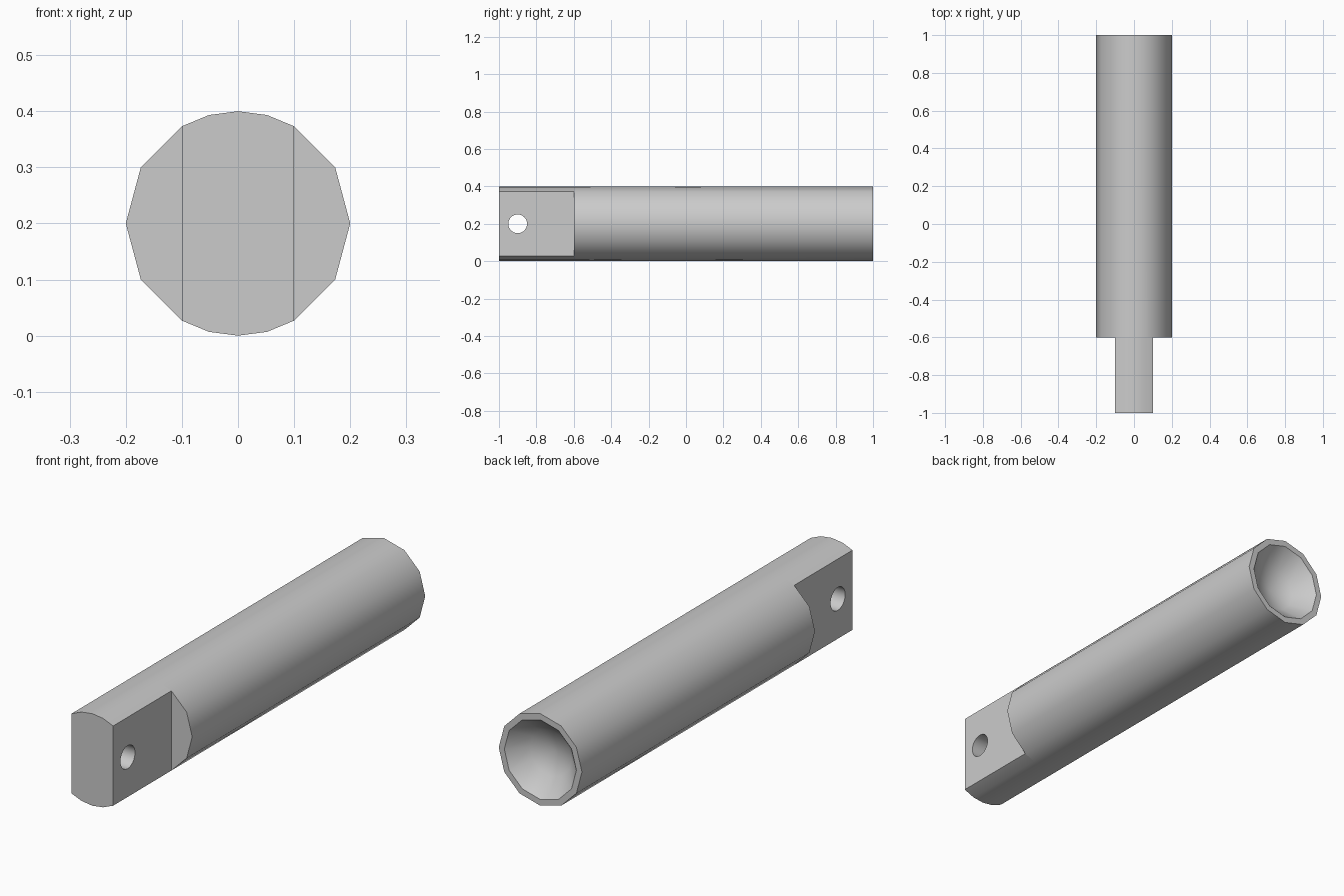
import bpy, bmesh
from math import sin, cos, radians, pi
from mathutils import Vector, Matrix

if "Cube" in bpy.data.objects:
    bpy.data.objects.remove(bpy.data.objects["Cube"], do_unlink=True)

R = 0.2            # shaft radius, also the height of its axis
SHOULDER = -0.6    # where the shaft steps down to the tab

grey = bpy.data.materials.new("plain grey")
grey.use_nodes = True
grey.diffuse_color = (0.6, 0.6, 0.6, 1)
grey.node_tree.nodes["Principled BSDF"].inputs["Base Color"].default_value = (0.6, 0.6, 0.6, 1)


def at(deg, r, y):
    return Vector((r * cos(radians(deg)), y, R + r * sin(radians(deg))))


def make(name, bm):
    bmesh.ops.recalc_face_normals(bm, faces=bm.faces)
    mesh = bpy.data.meshes.new(name)
    bm.to_mesh(mesh)
    bm.free()
    mesh.materials.append(grey)
    obj = bpy.data.objects.new(name, mesh)
    bpy.context.collection.objects.link(obj)
    return obj


def smooth(obj):
    bpy.ops.object.select_all(action="DESELECT")
    obj.select_set(True)
    bpy.context.view_layer.objects.active = obj
    bpy.ops.object.shade_smooth_by_angle(angle=radians(35))


# Shaft: twelve-sided, with four extra corners that round the tab end
corners = sorted(list(range(0, 360, 30)) + [75, 105, 255, 285])


def ring(bm, r, y, rounded=False):
    pts = []
    for a in corners:
        flat = 1 if rounded or a % 30 == 0 else cos(radians(15))
        pts.append(bm.verts.new(at(a, r * flat, y)))
    return pts


bm = bmesh.new()
# Spherical dish sunk into the back end
rings = [ring(bm, R, SHOULDER, True), ring(bm, R, 1),
         ring(bm, R * cos(pi / 6), 1), ring(bm, R / 2, 1.1 - R * cos(pi / 6))]
n = len(corners)
for a, b in zip(rings, rings[1:]):
    for i in range(n):
        j = (i + 1) % n
        bm.faces.new((a[i], a[j], b[j], b[i]))
bm.faces.new(rings[0])
apex = bm.verts.new((0, 0.9, R))
for i in range(n):
    bm.faces.new((rings[-1][i], rings[-1][(i + 1) % n], apex))
smooth(make("shaft", bm))

# Tab: flat-sided tongue carrying on the rounded top and bottom
bm = bmesh.new()
arc = [60, 75, 90, 105, 120]
profile = [bm.verts.new(at(a, R, -1)) for a in arc + [a + 180 for a in arc]]
end = bm.faces.new(profile)
out = bmesh.ops.extrude_face_region(bm, geom=[end], use_keep_orig=True)
bmesh.ops.translate(bm, vec=(0, SHOULDER + 1, 0),
                    verts=[g for g in out["geom"] if isinstance(g, bmesh.types.BMVert)])
tab = make("tab", bm)

# Pin hole through the tab
bm = bmesh.new()
bmesh.ops.create_cone(bm, cap_ends=True, segments=32, radius1=0.05, radius2=0.05, depth=0.6,
                      matrix=Matrix.Translation((0, -0.9, R)) @ Matrix.Rotation(pi / 2, 4, "Y"))
cutter = make("pin_hole_cutter", bm)
cutter.hide_render = True
mod = tab.modifiers.new("pin hole", "BOOLEAN")
mod.operation = "DIFFERENCE"
mod.solver = "EXACT"
mod.object = cutter
bpy.context.view_layer.objects.active = tab
bpy.ops.object.modifier_apply(modifier=mod.name)
bpy.data.objects.remove(cutter, do_unlink=True)
smooth(tab)
